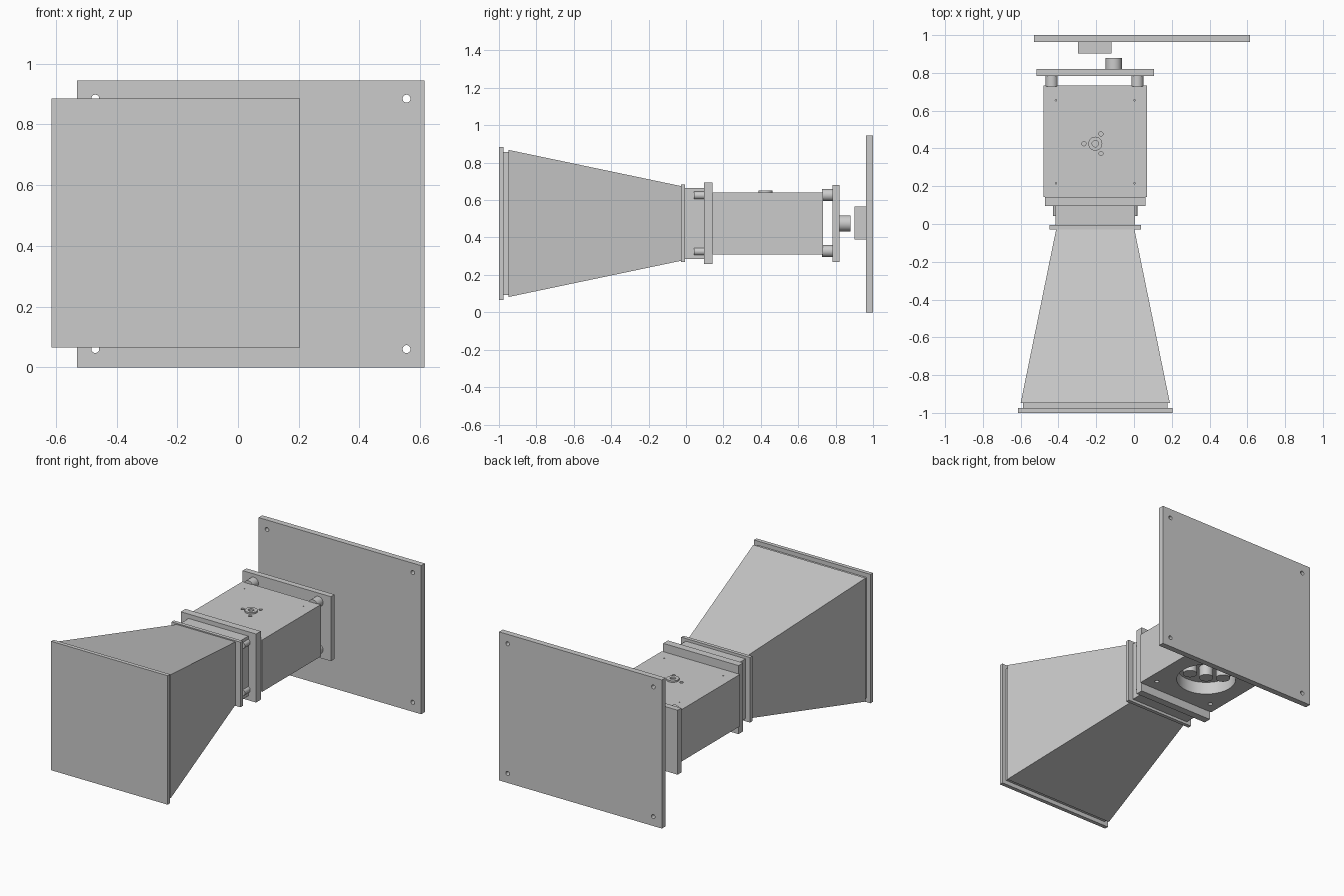
import bpy
from math import pi
from mathutils import Vector

if "Cube" in bpy.data.objects:
    bpy.data.objects.remove(bpy.data.objects["Cube"])

CX, CZ = -0.205, 0.475          # main horn axis


def box(name, x, y, z):
    bpy.ops.mesh.primitive_cube_add(size=1)
    ob = bpy.context.object
    ob.name = name
    for v in ob.data.vertices:
        v.co = Vector([(a + b) / 2 + c * (b - a)
                       for (a, b), c in zip((x, y, z), v.co)])
    return ob


def cyl(name, radius, start, end, verts=40):
    a, b = Vector(start), Vector(end)
    rot = (b - a).to_track_quat('Z', 'Y').to_euler()
    bpy.ops.mesh.primitive_cylinder_add(vertices=verts, radius=radius, depth=(b - a).length,
                                        location=(a + b) / 2, rotation=rot)
    ob = bpy.context.object
    ob.name = name
    bpy.ops.object.shade_smooth_by_angle(angle=pi / 6)
    return ob


def cut(target, cutters):
    for c in cutters:
        mod = target.modifiers.new("cut", 'BOOLEAN')
        mod.operation, mod.solver, mod.object = 'DIFFERENCE', 'EXACT', c
        bpy.ops.object.select_all(action='DESELECT')
        bpy.context.view_layer.objects.active = target
        target.select_set(True)
        bpy.ops.object.modifier_apply(modifier=mod.name)
        bpy.data.objects.remove(c, do_unlink=True)
    bpy.ops.object.shade_smooth_by_angle(angle=pi / 6)


def plate(name, w, h, y0, y1):
    return box(name, (CX - w, CX + w), (y0, y1), (CZ - h, CZ + h))


# Horn: cover, lip, tapered body, throat flange
plate("aperture_cover", 0.41, 0.41, -1.0, -0.975)
plate("aperture_lip", 0.383, 0.383, -0.975, -0.948)
horn = plate("horn", 0.395, 0.393, -0.948, -0.028)
for v in horn.data.vertices:
    if v.co.y > -0.5:
        v.co.x = CX + (0.207 if v.co.x > CX else -0.207)
        v.co.z = CZ + (0.2 if v.co.z > CZ else -0.2)
plate("throat_flange", 0.242, 0.207, -0.028, -0.005)

# Waveguide neck, coupling flange and its bolts
plate("waveguide_neck", 0.21, 0.19, -0.005, 0.096)
plate("coupling_flange", 0.265, 0.218, 0.096, 0.143)
for sx in (-1, 1):
    for sz in (-1, 1):
        cyl("flange_bolt", 0.021, (CX + sx * 0.203, 0.043, CZ + sz * 0.15),
            (CX + sx * 0.203, 0.097, CZ + sz * 0.15), 24)
        # standoffs behind the housing
        cyl("standoff", 0.032, (CX - 0.004 + sx * 0.227, 0.727, CZ + 0.002 + sz * 0.15),
            (CX - 0.004 + sx * 0.227, 0.785, CZ + 0.002 + sz * 0.15), 32)

# Central housing with screw holes and round recess underneath
HY, Z0, Z1 = 0.425, 0.31, 0.64
housing = plate("housing", 0.275, 0.165, 0.143, 0.732)
cutters = [cyl("recess_cut", 0.176, (CX, HY, Z0 - 0.05), (CX, HY, Z0 + 0.08), 64)]
for dx, dy in ((-0.06, 0), (0.03, 0.052), (0.03, -0.052)):
    cutters.append(cyl("hole_cut", 0.011, (CX + dx, HY + dy, 0.60), (CX + dx, HY + dy, 0.7), 20))
for sx in (-1, 1):
    for y in (0.215, 0.655):
        x = CX + sx * 0.208
        cutters.append(cyl("pin_cut", 0.004, (x, y, 0.61), (x, y, 0.7), 12))
        cutters.append(cyl("foot_cut", 0.013, (x, y, 0.25), (x, y, 0.35), 16))
cut(housing, cutters)

# Connector ring on top
ring = cyl("connector_ring", 0.037, (CX, HY, 0.635), (CX, HY, 0.65))
cut(ring, [cyl("ring_cut", 0.017, (CX, HY, 0.6), (CX, HY, 0.7), 24)])

# Posts inside the recess
for dx, dy in ((0, 0), (0.105, -0.025), (-0.08, 0.06)):
    cyl("recess_post", 0.042, (CX + dx, HY + dy, Z0 + 0.01), (CX + dx, HY + dy, Z0 + 0.085), 32)

# Rear plate and spindle
plate("rear_plate", 0.31, 0.205, 0.783, 0.82)
cyl("spindle", 0.043, (-0.107, 0.815, CZ), (-0.107, 0.88, CZ))

# Wall plate with corner holes and mounting block
box("mounting_block", (-0.297, -0.119), (0.902, 0.966), (0.388, 0.565))
wall = box("wall_plate", (-0.53, 0.615), (0.963, 1.0), (0, 0.945))
cut(wall, [cyl("wall_hole_cut", 0.013, (x, 0.9, z), (x, 1.1, z), 24)
           for x in (-0.47, 0.555) for z in (0.06, 0.885)])
